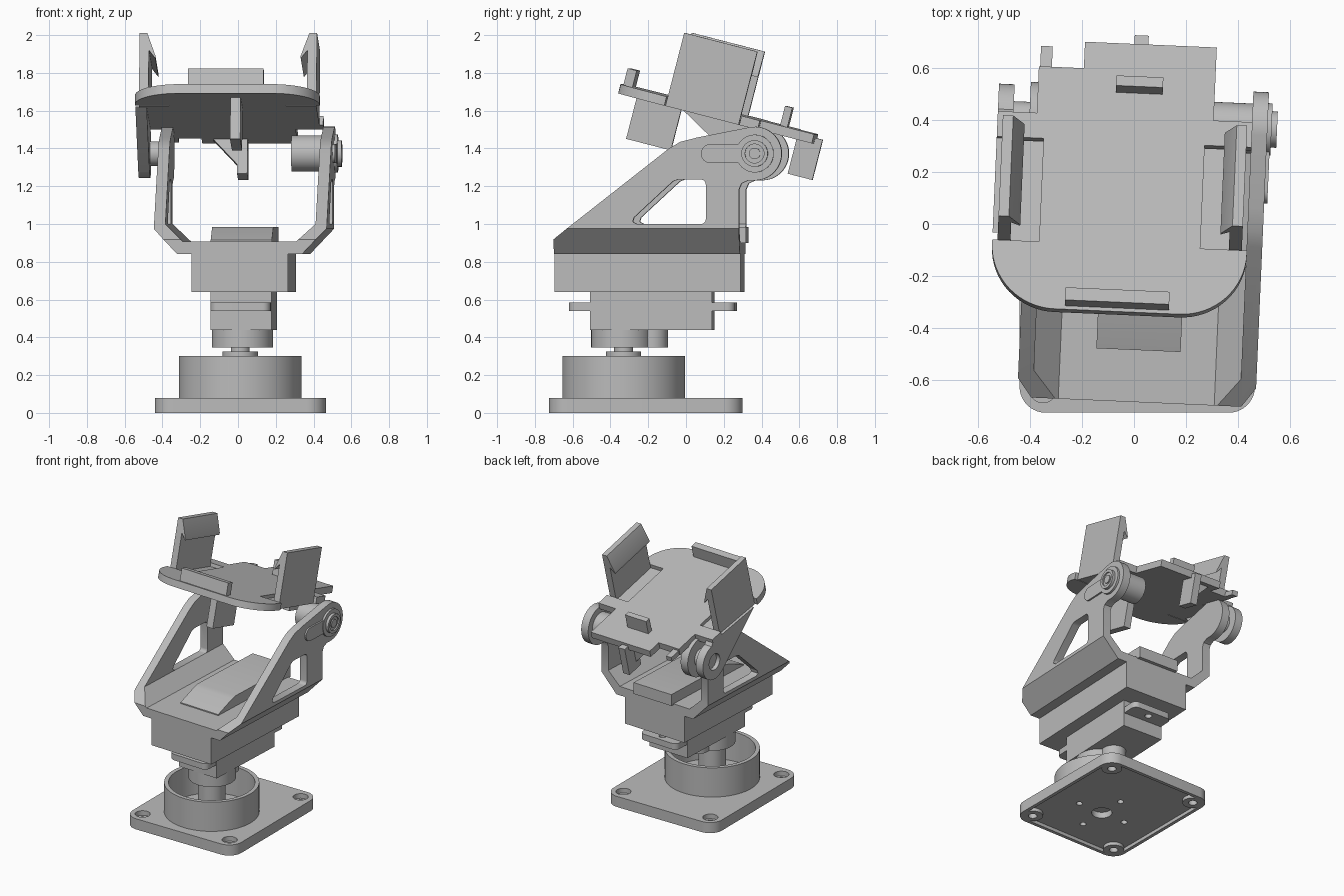
import bpy, bmesh
from math import cos, sin, pi, radians
from mathutils import Matrix

if "Cube" in bpy.data.objects:
    bpy.data.objects.remove(bpy.data.objects["Cube"])

grey = bpy.data.materials.new("plain grey")
grey.use_nodes = True
grey.diffuse_color = (0.5, 0.5, 0.5, 1)
grey.node_tree.nodes["Principled BSDF"].inputs["Base Color"].default_value = (0.5, 0.5, 0.5, 1)

# Frames: fixed base, panned yoke, tilted holder
BASE = Matrix.Translation((0.012, -0.33, 0))
YOKE = Matrix.Translation((0.024, -0.33, 0)) @ Matrix.Rotation(radians(-2.5), 4, 'Z')
AXLE_V, AXLE_Z = 0.715, 1.373
HOLDER = (YOKE @ Matrix.Translation((-0.09, AXLE_V, AXLE_Z))
          @ Matrix.Rotation(radians(-14.45), 4, 'X'))
parts = []


def arc(cx, cy, r, start=0, end=360, n=48):
    steps = n if abs(end - start) == 360 else n + 1
    angles = [radians(start + (end - start) * i / n) for i in range(steps)]
    return [(cx + r * cos(a), cy + r * sin(a)) for a in angles]


def rounded(x0, x1, y0, y1, r):
    return (arc(x1 - r, y1 - r, r, 0, 90, 10) + arc(x0 + r, y1 - r, r, 90, 180, 10)
            + arc(x0 + r, y0 + r, r, 180, 270, 10) + arc(x1 - r, y0 + r, r, 270, 360, 10))


def prism(name, frame, axis, pts, a, b):
    """Extrude a 2D outline from a to b along an axis of the frame."""
    place = {'X': lambda p, d: (d, p[0], p[1]),
             'Y': lambda p, d: (p[0], d, p[1]),
             'Z': lambda p, d: (p[0], p[1], d)}[axis]
    bm = bmesh.new()
    low = [bm.verts.new(place(p, a)) for p in pts]
    high = [bm.verts.new(place(p, b)) for p in pts]
    bm.faces.new(low)
    bm.faces.new(high)
    for i in range(len(pts)):
        j = (i + 1) % len(pts)
        bm.faces.new((low[i], low[j], high[j], high[i]))
    bmesh.ops.recalc_face_normals(bm, faces=bm.faces)
    bm.transform(frame)
    mesh = bpy.data.meshes.new(name)
    bm.to_mesh(mesh)
    bm.free()
    mesh.materials.append(grey)
    ob = bpy.data.objects.new(name, mesh)
    bpy.context.collection.objects.link(ob)
    parts.append(ob)
    return ob


def box(name, frame, x0, x1, y0, y1, z0, z1):
    return prism(name, frame, 'Z', [(x0, y0), (x1, y0), (x1, y1), (x0, y1)], z0, z1)


def combine(target, tool, operation='DIFFERENCE'):
    mod = target.modifiers.new("cut", 'BOOLEAN')
    mod.operation, mod.solver, mod.object = operation, 'EXACT', tool
    bpy.context.view_layer.objects.active = target
    bpy.ops.object.modifier_apply(modifier=mod.name)
    parts.remove(tool)
    bpy.data.objects.remove(tool)


def hole(target, frame, axis, cx, cy, r, a, b):
    combine(target, prism("cutter", frame, axis, arc(cx, cy, r, n=32), a, b))


# Base plate: hollow below, bosses and countersunk holes at the corners
X0, X1, Y0, Y1 = -0.452, 0.453, -0.395, 0.63
plate = prism("base_plate", BASE, 'Z', rounded(X0, X1, Y0, Y1, 0.1), 0, 0.08)
combine(plate, prism("cutter", BASE, 'Z',
                     rounded(X0 + .025, X1 - .025, Y0 + .025, Y1 - .025, 0.08), -0.1, 0.025))
for x in (X0 + 0.09, X1 - 0.09):
    for y in (Y0 + 0.09, Y1 - 0.09):
        combine(plate, prism("corner_boss", BASE, 'Z', arc(x, y, 0.07), 0, 0.05), 'UNION')
        hole(plate, BASE, 'Z', x, y, 0.03, -0.1, 0.2)
        hole(plate, BASE, 'Z', x, y, 0.052, 0.045, 0.2)
for x, y in ((0.2, 0), (-0.2, 0), (0, 0.2), (0, -0.2)):
    hole(plate, BASE, 'Z', x, y, 0.022, -0.1, 0.2)
hole(plate, BASE, 'Z', 0, 0, 0.07, -0.1, 0.07)

# Base collar and central post
collar = prism("base_collar", BASE, 'Z', arc(0, 0, 0.325, n=64), 0.075, 0.3)
combine(collar, prism("cutter", BASE, 'Z', arc(0, 0, 0.295, n=64), 0, 0.5))
prism("post", BASE, 'Z', arc(0, 0, 0.093), 0.07, 0.325)
prism("post_neck", BASE, 'Z', arc(0, 0, 0.05), 0.32, 0.36)

# Pan servo
prism("servo_gear_large", YOKE, 'Z', arc(0, -0.01, 0.162), 0.345, 0.45)
prism("servo_gear_small", YOKE, 'Z', arc(0, 0.15, 0.085), 0.345, 0.45)
box("servo_body", YOKE, -0.162, 0.162, -0.172, 0.475, 0.44, 0.66)
ears = prism("servo_ears", YOKE, 'Z', rounded(-0.158, 0.158, -0.285, 0.595, 0.04), 0.54, 0.585)
for y in (-0.235, 0.54):
    hole(ears, YOKE, 'Z', 0, y, 0.025, 0.4, 0.7)
box("yoke_box", YOKE, -0.256, 0.256, -0.355, 0.63, 0.64, 0.845)

# Yoke: a flared channel section trimmed to the arm outline
half = [(0.33, 0.84), (0.458, 0.975), (0.458, 1.6), (0.398, 1.6), (0.398, 1.0), (0.3, 0.907)]
section = half + [(-x, z) for x, z in reversed(half)]
yoke = prism("yoke", YOKE, 'Y', section, -0.5, 1.0)
outline = ([(-0.355, 0.8), (-0.355, 0.918), (0.26, 1.40), (0.32, 1.435), (0.41, 1.458)]
           + arc(AXLE_V, AXLE_Z, 0.142, 100, -90, 32)
           + [(0.68, 1.231), (0.645, 1.215), (0.63, 1.18), (0.63, 0.8)])
combine(yoke, prism("trim", YOKE, 'X', outline, -0.6, 0.6), 'INTERSECT')
window = ([(0.305, 1.235), (0.28, 1.225), (0.075, 1.035), (0.068, 1.012), (0.09, 1.0)]
          + arc(0.43, 1.025, 0.025, -90, 0, 6) + arc(0.43, 1.21, 0.025, 0, 90, 6))
combine(yoke, prism("cutter", YOKE, 'X', window, -0.6, 0.6))

# Servo cover on the yoke floor
cover = [(-0.155, 0.9), (-0.155, 0.915), (0.0, 0.975), (0.04, 0.985), (0.655, 0.985), (0.655, 0.9)]
prism("servo_cover", YOKE, 'X', cover, -0.162, 0.162)

# Axle hardware
prism("inner_bearing", YOKE, 'X', arc(AXLE_V, AXLE_Z, 0.096), 0.23, 0.41)
horn = arc(0.48, AXLE_Z, 0.05, 90, 270, 16) + arc(AXLE_V, AXLE_Z, 0.05, -90, 90, 16)
prism("horn", YOKE, 'X', horn, 0.45, 0.47)
prism("outer_flange", YOKE, 'X', arc(AXLE_V, AXLE_Z, 0.1), 0.45, 0.474)
hub = prism("outer_hub", YOKE, 'X', arc(AXLE_V, AXLE_Z, 0.07), 0.46, 0.495)
hole(hub, YOKE, 'X', AXLE_V, AXLE_Z, 0.05, 0.485, 0.6)
prism("hub_screw", YOKE, 'X', arc(AXLE_V, AXLE_Z, 0.03), 0.47, 0.493)
prism("axle_spacer", YOKE, 'X', arc(AXLE_V, AXLE_Z, 0.065), -0.55, -0.44)

# Holder plate, narrow at the back, with notches for the side clips
TOP, LOW = 0.175, 0.125
shape = (arc(-0.24, -0.544, 0.25, 180, 270, 16) + arc(0.24, -0.544, 0.25, 270, 360, 16)
         + [(0.49, -0.53), (0.31, -0.53), (0.31, -0.12), (0.49, -0.12), (0.49, -0.02),
            (0.34, -0.02), (0.34, 0.27), (-0.167, 0.27), (-0.167, 0.165), (-0.34, 0.165),
            (-0.34, -0.02), (-0.49, -0.02), (-0.49, -0.12), (-0.31, -0.12),
            (-0.31, -0.53), (-0.49, -0.53)])
prism("holder_plate", HOLDER, 'Z', shape, LOW, TOP)
box("front_lip", HOLDER, -0.2, 0.2, -0.78, -0.73, TOP - 0.02, 0.265)
box("back_lip", HOLDER, -0.04, 0.14, 0.075, 0.115, TOP - 0.02, 0.28)
box("back_prong", HOLDER, -0.335, -0.29, 0.12, 0.25, LOW, 0.16)

# Hooked side clips
clip = [(0.3, LOW), (0.47, LOW), (0.47, 0.525), (0.43, 0.525), (0.385, 0.4),
        (0.385, 0.385), (0.42, 0.43), (0.42, 0.15), (0.3, 0.15)]
for name, s in (("left_clip", 1), ("right_clip", -1)):
    prism(name, HOLDER, 'Y', [(s * x, z) for x, z in clip], -0.525, -0.125)

# Fins and gusset under the plate
box("front_fin", HOLDER, 0.023, 0.077, -0.7, -0.455, -0.1, 0.14)
box("back_fin", HOLDER, 0.023, 0.077, 0.175, 0.31, -0.065, 0.155)
prism("fin_gusset", HOLDER, 'Y', [(0.03, -0.02), (0.03, 0.13), (-0.11, 0.13)], 0.18, 0.22)

# Pivot leg outside the right yoke arm
leg_shape = ([(-0.02, 0.15), (-0.12, 0.15), (-0.49, 0.13)] + arc(0, 0, 0.13, 242, 450, 32))
leg = prism("pivot_leg", HOLDER, 'X', leg_shape, -0.49, -0.43)
hole(leg, HOLDER, 'X', 0, 0, 0.06, -0.6, -0.46)

# Smooth the round faces, keep the edges crisp
bpy.ops.object.select_all(action='DESELECT')
for ob in parts:
    ob.select_set(True)
bpy.context.view_layer.objects.active = parts[0]
bpy.ops.object.shade_smooth_by_angle(angle=radians(30))
